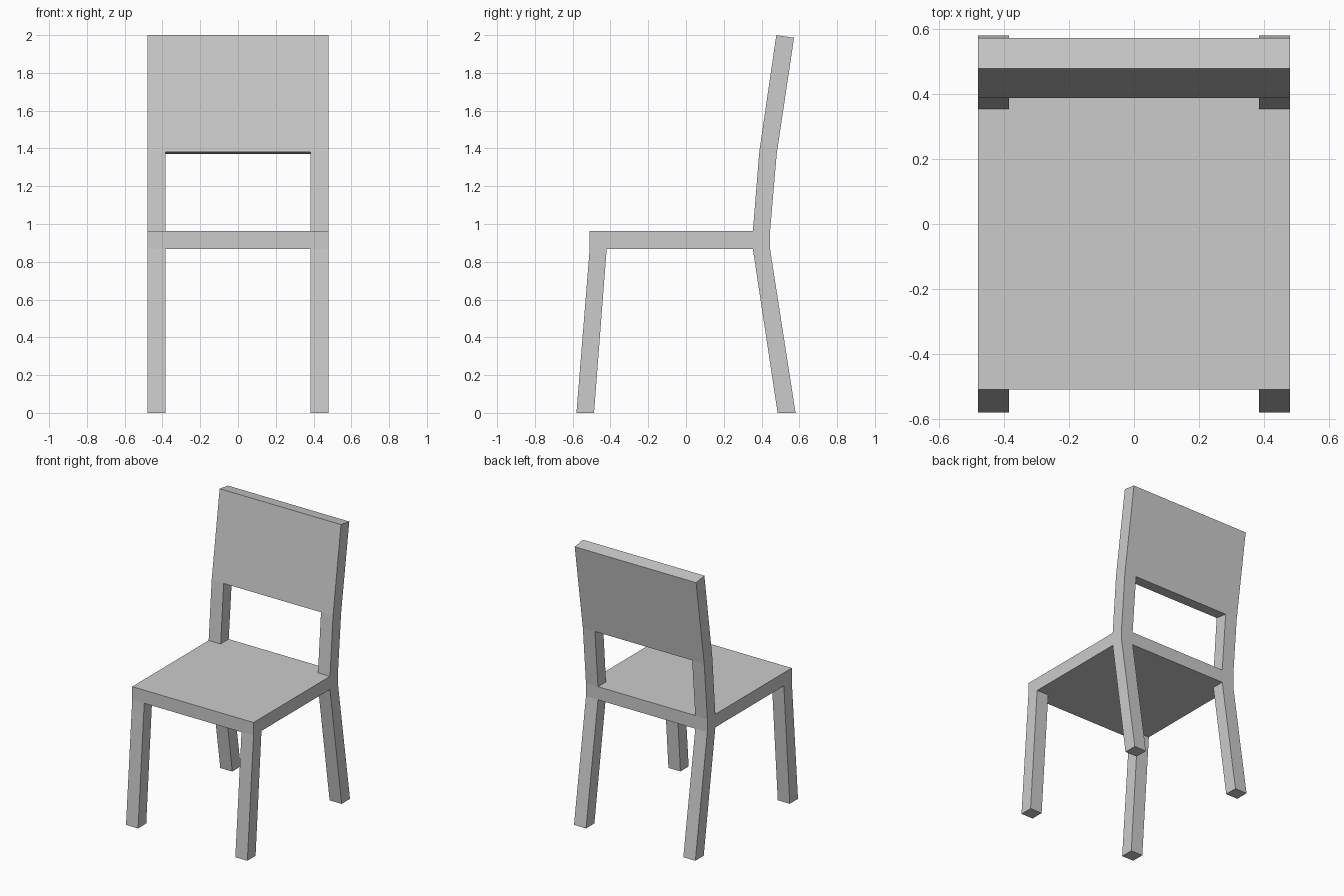
import bpy

if "Cube" in bpy.data.objects:
    bpy.data.objects.remove(bpy.data.objects["Cube"])

HALF_W = 0.48   # half of the chair width
INNER = 0.385   # inner side of legs and posts


def extrude_profile(name, profile, x0, x1):
    """Extrude a (y, z) profile, listed counter-clockwise, from x0 to x1."""
    n = len(profile)
    verts = [(x, y, z) for x in (x0, x1) for y, z in profile]
    faces = [tuple(reversed(range(n))), tuple(range(n, 2 * n))]
    for i in range(n):
        j = (i + 1) % n
        faces.append((i, j, j + n, i + n))
    mesh = bpy.data.meshes.new(name)
    mesh.from_pydata(verts, [], faces)
    obj = bpy.data.objects.new(name, mesh)
    bpy.context.collection.objects.link(obj)
    return obj


def mirrored_pair(name, profile):
    """Right-hand part mirrored to the left side."""
    obj = extrude_profile(name, profile, INNER, HALF_W)
    obj.modifiers.new("mirror", 'MIRROR').use_axis[0] = True


# Seat slab
extrude_profile("seat", [(-0.51, 0.868), (0.445, 0.868), (0.445, 0.962), (-0.51, 0.962)],
                -HALF_W, HALF_W)

# Splayed legs
mirrored_pair("front_legs", [(-0.58, 0), (-0.487, 0), (-0.42, 0.868), (-0.51, 0.868)])
mirrored_pair("back_legs", [(0.485, 0), (0.58, 0), (0.445, 0.868), (0.354, 0.868)])

# Posts between seat and backrest
mirrored_pair("back_posts", [(0.354, 0.962), (0.445, 0.962), (0.48, 1.37), (0.388, 1.382)])

# Reclined full-width backrest panel
extrude_profile("backrest", [(0.388, 1.382), (0.48, 1.37), (0.572, 1.986), (0.478, 2.0)],
                -HALF_W, HALF_W)
